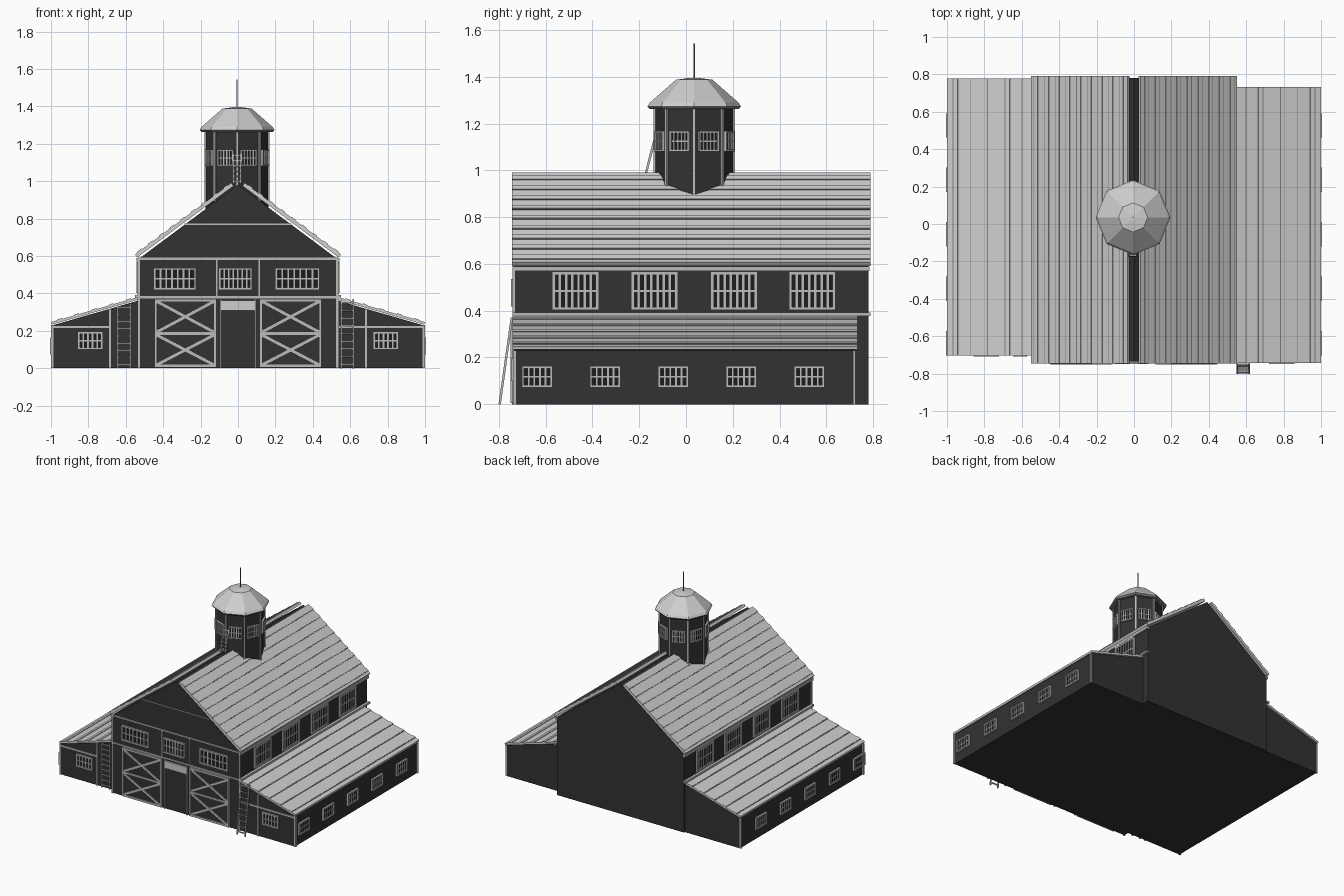
import bpy, bmesh, math
from mathutils import Matrix, Vector

cube = bpy.data.objects.get("Cube")
if cube:
    bpy.data.objects.remove(cube)


def material(name, value):
    m = bpy.data.materials.new(name)
    m.use_nodes = True
    colour = (value, value, value, 1)
    m.diffuse_color = colour
    m.node_tree.nodes["Principled BSDF"].inputs["Base Color"].default_value = colour
    return m


WALL = material("charcoal_wall", 0.032)
ROOF = material("light_grey_roof", 0.62)
TRIM = material("pale_grey_trim", 0.5)
SEAM = material("mid_grey_seam", 0.22)
PANE = material("black_glass", 0.012)
parts = {}


def part(name, mat):
    """Mesh that collects all the pieces of one named part."""
    return parts.setdefault(name, (bmesh.new(), mat))[0]


def strut(bm, M, p, q, w, y0, y1):
    """Box along p-q in a wall's own xz plane, w thick, from depth y0 to y1."""
    d = Vector(q) - Vector(p)
    mid = (Vector(p) + Vector(q)) / 2
    T = (M @ Matrix.Translation((mid.x, (y0 + y1) / 2, mid.y))
         @ Matrix.Rotation(-math.atan2(d.y, d.x), 4, 'Y')
         @ Matrix.Diagonal((d.length, abs(y1 - y0), w, 1)))
    bmesh.ops.create_cube(bm, size=1, matrix=T)


def prism(bm, profile, y0, y1):
    f = bm.faces.new([bm.verts.new((x, y0, z)) for x, z in profile])
    r = bmesh.ops.extrude_face_region(bm, geom=[f])
    vs = [v for v in r["geom"] if isinstance(v, bmesh.types.BMVert)]
    bmesh.ops.translate(bm, verts=vs, vec=(0, y1 - y0, 0))
    bmesh.ops.recalc_face_normals(bm, faces=bm.faces)


def frame(x, y, deg=0):
    """Wall frame: local -y points out of the wall."""
    return Matrix.Translation((x, y, 0)) @ Matrix.Rotation(math.radians(deg), 4, 'Z')


def window(name, M, x0, x1, z0, z1, bars, t=0.012):
    xm, zm = (x0 + x1) / 2, (z0 + z1) / 2
    strut(part(name + "_panes", PANE), M, (x0, zm), (x1, zm), z1 - z0, -0.004, 0.004)
    bm = part(name + "_frames", TRIM)
    for z in (z0, z1):
        strut(bm, M, (x0 - t / 2, z), (x1 + t / 2, z), t, -0.014, 0.004)
    for x in (x0, x1):
        strut(bm, M, (x, z0), (x, z1), t, -0.014, 0.004)
    strut(bm, M, (x0, zm), (x1, zm), t * 0.6, -0.009, 0.004)
    for i in range(1, bars + 1):
        x = x0 + (x1 - x0) * i / (bars + 1)
        strut(bm, M, (x, z0), (x, z1), t * 0.75, -0.01, 0.004)


def ladder(name, x, y0, z0, y1, z1, w, rungs):
    tilt = math.atan2(y1 - y0, z1 - z0)
    length = math.hypot(y1 - y0, z1 - z0)
    M = Matrix.Translation((x, y0, z0)) @ Matrix.Rotation(-tilt, 4, 'X')
    bm = part(name, TRIM)
    for s in (-1, 1):
        strut(bm, M, (s * w / 2, 0), (s * w / 2, length), 0.008, -0.005, 0.005)
    for i in range(rungs):
        z = length * (i + 0.5) / rungs
        strut(bm, M, (-w / 2, z), (w / 2, z), 0.007, -0.004, 0.004)


def roof_slope(name, p, q, w, y0, y1, seams):
    """Sloping sheet with raised battens running along its length."""
    M = Matrix()
    strut(part(name, ROOF), M, p, q, w, y0, y1)
    p, q = Vector(p), Vector(q)
    d = (q - p).normalized()
    up = Vector((-d.y, d.x)) * (1 if d.x > 0 else -1)
    for i in range(seams):
        c = p.lerp(q, (i + 0.5) / seams) + up * (w / 2)
        strut(part(name, ROOF), M, c - d * 0.012, c + d * 0.012, 0.009, y0, y1)
        c += d * 0.014
        strut(part(name + "_seams", SEAM), M, c - d * 0.003, c + d * 0.003, 0.006, y0, y1)


# Main hall body and roof
FRONT, BACK = -0.735, 0.78
prism(part("main_hall", WALL),
      [(-0.53, 0), (0.53, 0), (0.53, 0.585), (0, 0.98), (-0.53, 0.585)], FRONT, BACK)
for side, label in ((1, "left"), (-1, "right")):
    roof_slope(label + "_main_roof", (side * 0.03, 0.983), (side * 0.545, 0.6),
               0.02, -0.745, 0.79, 9)
    # Gutter and eave boards
    trim = part("eave_trim", TRIM)
    strut(trim, Matrix(), (side * 0.525, 0.58), (side * 0.542, 0.58), 0.02, -0.742, 0.785)
    strut(trim, Matrix(), (side * 0.53, 0.385), (side * 0.55, 0.385), 0.014, -0.742, 0.79)

    # Lean-to wing
    y0, y1 = (FRONT, 0.725) if side > 0 else (-0.695, 0.77)
    prism(part(label + "_wing", WALL),
          [(side * 0.52, 0), (side * 0.99, 0), (side * 0.99, 0.23), (side * 0.52, 0.365)],
          y0, y1)
    roof_slope(label + "_wing_roof", (side * 0.535, 0.373), (side * 0.997, 0.24),
               0.014, y0 - 0.008, y1 + 0.008, 5)
    M = frame(0, y0)
    strut(trim, M, (side * 0.993, 0), (side * 0.993, 0.23), 0.012, -0.006, 0.01)
    strut(trim, M, (side * 0.685, 0), (side * 0.685, 0.315), 0.012, -0.008, 0)
    strut(trim, M, (side * (0.54 if side > 0 else 0.685), 0.22), (side * 0.99, 0.22), 0.012, -0.007, 0)
    strut(trim, M, (side * 0.993, 0), (side * 0.993, 0.23), 0.012, y1 - y0 - 0.01, y1 - y0)
    window("wing_front_window", M, side * 0.79 - 0.062, side * 0.79 + 0.062, 0.105, 0.19, 4)

    # Side windows: clerestory above, small ones in the wing
    M = frame(side * 0.53, 0, side * 90)
    for c in (-0.473, -0.135, 0.205, 0.54):
        window("clerestory_window", M, side * c - 0.093, side * c + 0.093, 0.41, 0.56, 6, 0.014)
    M = frame(side * 0.99, 0, side * 90)
    for i in range(5):
        c = side * (-0.637 + 0.291 * i)
        window("wing_side_window", M, c - 0.06, c + 0.06, 0.077, 0.158, 4, 0.01)

# Front trim boards
M = frame(0, FRONT)
trim = part("front_trim", TRIM)
for z, half in ((0.585, 0.535), (0.38, 0.535), (0.77, 0.285)):
    strut(trim, M, (-half, z), (half, z), 0.012 if z < 0.7 else 0.007, -0.008, 0)
for s in (-1, 1):
    strut(trim, M, (s * 0.53, 0), (s * 0.53, 0.585), 0.013, -0.008, 0.006)
    strut(trim, M, (s * 0.113, 0.38), (s * 0.113, 0.585), 0.007, -0.007, 0)
for x0, x1 in ((-0.445, -0.23), (0.205, 0.43), (-0.097, 0.07)):
    window("front_window", M, x0, x1, 0.425, 0.53, 6)

# Sliding doors with two crossed panels each, and the doorway between
for s in (-1, 1):
    bm = part("barn_doors", TRIM)
    a, b = s * 0.123, s * 0.44
    strut(part("door_panels", WALL), M, (a, 0.185), (b, 0.185), 0.36, -0.007, 0)
    for x in (a, b):
        strut(bm, M, (x, 0.005), (x, 0.37), 0.015, -0.016, 0)
    for z in (0.012, 0.185, 0.363):
        strut(bm, M, (a, z), (b, z), 0.015, -0.015, 0)
    for z0, z1 in ((0.015, 0.18), (0.19, 0.36)):
        strut(bm, M, (a, z0), (b, z1), 0.015, -0.013, 0)
        strut(bm, M, (a, z1), (b, z0), 0.015, -0.014, 0)
    strut(trim, M, (s * 0.093, 0), (s * 0.093, 0.37), 0.009, -0.01, 0)
strut(part("door_lintel", ROOF), M, (-0.093, 0.335), (0.093, 0.335), 0.055, -0.012, 0)

# Ladders
ladder("left_ladder", 0.584, -0.797, 0, -0.745, 0.37, 0.066, 9)
ladder("right_ladder", -0.61, -0.704, 0, -0.704, 0.345, 0.066, 9)
ladder("tower_ladder", -0.005, -0.172, 0.985, -0.13, 1.15, 0.04, 6)

# Octagonal tower
CX, CY = -0.005, 0.035


def octagon(bm, r0, r1, z0, z1, segments=8):
    bmesh.ops.create_cone(bm, cap_ends=True, segments=segments, radius1=r0, radius2=r1,
                          depth=z1 - z0, matrix=Matrix.Translation((CX, CY, (z0 + z1) / 2)))


octagon(part("tower_walls", WALL), 0.168, 0.168, 0.82, 1.275)
octagon(part("tower_eave", SEAM), 0.19, 0.2, 1.262, 1.274)
cap = part("tower_roof", ROOF)
octagon(cap, 0.2, 0.19, 1.274, 1.29)
octagon(cap, 0.19, 0.078, 1.29, 1.388)
octagon(cap, 0.078, 0.018, 1.388, 1.396)
octagon(part("spire", SEAM), 0.003, 0.003, 1.39, 1.543)
for i in range(8):
    M = frame(CX, CY, 45 * i)
    strut(part("tower_posts", TRIM), M, (0, 0.89), (0, 1.27), 0.013, -0.174, -0.16)
    R = 0.168 * math.cos(math.pi / 8)
    M = frame(CX, CY, 45 * i + 22.5) @ Matrix.Translation((0, -R, 0))
    window("tower_window", M, -0.042, 0.042, 1.085, 1.165, 4, 0.009)

# Turn every collected part into an object
for name, (bm, mat) in parts.items():
    mesh = bpy.data.meshes.new(name)
    bm.to_mesh(mesh)
    bm.free()
    mesh.materials.append(mat)
    bpy.context.collection.objects.link(bpy.data.objects.new(name, mesh))
